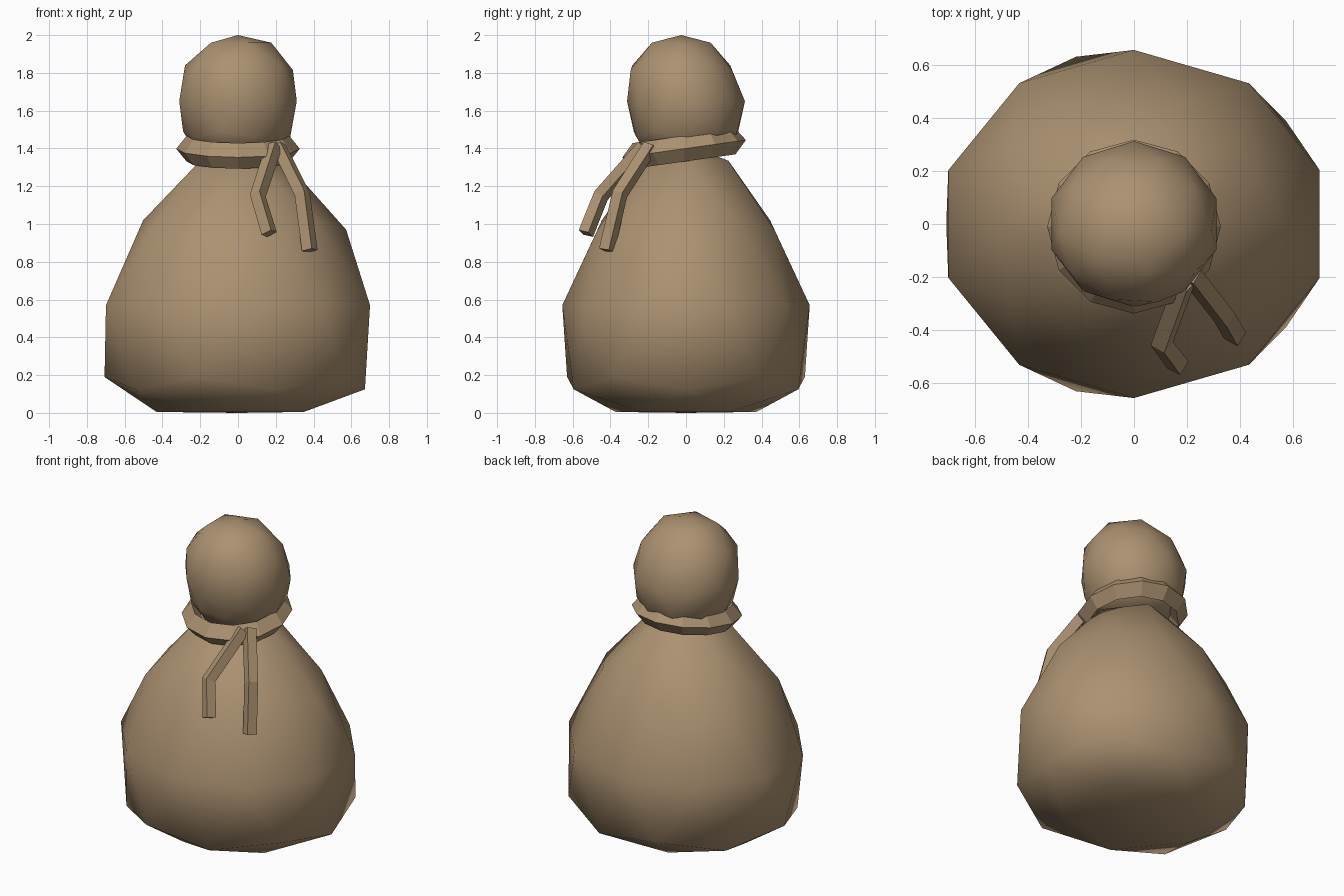
import bpy, bmesh, math
from mathutils import Vector, Matrix

if "Cube" in bpy.data.objects:
    bpy.data.objects.remove(bpy.data.objects["Cube"])

burlap = bpy.data.materials.new("burlap brown")
burlap.diffuse_color = (0.41, 0.285, 0.165, 1)
burlap.use_nodes = True
burlap.node_tree.nodes["Principled BSDF"].inputs["Base Color"].default_value = burlap.diffuse_color


def finish(bm, name, smooth):
    bmesh.ops.recalc_face_normals(bm, faces=bm.faces)
    for f in bm.faces:
        f.smooth = smooth
    mesh = bpy.data.meshes.new(name)
    bm.to_mesh(mesh)
    bm.free()
    mesh.materials.append(burlap)
    ob = bpy.data.objects.new(name, mesh)
    bpy.context.collection.objects.link(ob)
    return ob


def shaped_ball(name, levels, lean=0.0):
    """Low-poly ball; each level is (ball height, new z, x scale, y scale)."""
    bm = bmesh.new()
    bmesh.ops.create_icosphere(bm, subdivisions=2, radius=1)
    for v in bm.verts:
        _, z, sx, sy = min(levels, key=lambda l: abs(l[0] - v.co.z))
        shift = lean if v.co.z > 0.2 else 0.0
        v.co = (v.co.x * sx, v.co.y * sy + shift, z)
    return finish(bm, name, True)


# Full lower bag, flattened underneath and drawn in toward the neck
shaped_ball("sack_body", [
    (1.0, 1.42, 0.4, 0.4), (0.851, 1.335, 0.47, 0.45),
    (0.526, 1.02, 0.59, 0.55), (0.447, 0.97, 0.64, 0.55),
    (0.0, 0.57, 0.735, 0.655),
    (-0.447, 0.19, 0.79, 0.74), (-0.526, 0.125, 0.79, 0.735),
    (-0.851, 0.005, 0.82, 0.745), (-1.0, 0.0, 0.8, 0.75)])

# Puffed top above the tie
shaped_ball("sack_top", [
    (1.0, 2.0, 0.33, 0.31), (0.851, 1.96, 0.335, 0.31),
    (0.526, 1.84, 0.33, 0.32), (0.447, 1.815, 0.325, 0.315),
    (0.0, 1.65, 0.327, 0.312),
    (-0.447, 1.49, 0.325, 0.325), (-0.526, 1.46, 0.325, 0.325),
    (-0.851, 1.38, 0.42, 0.42), (-1.0, 1.36, 0.4, 0.4)], lean=-0.025)


def skin(bm, rings, closed):
    n = len(rings)
    for i in range(n if closed else n - 1):
        a, b = rings[i], rings[(i + 1) % n]
        for j in range(4):
            k = (j + 1) % 4
            bm.faces.new((a[j], a[k], b[k], b[j]))
    if not closed:
        bm.faces.new(rings[0])
        bm.faces.new(rings[-1])


# Tilted rope loop with a diamond section
bm = bmesh.new()
rings = []
for i in range(12):
    a = math.tau * i / 12
    ring = []
    for dr, dz in ((0.055, 0), (0, 0.068), (-0.055, 0), (0, -0.068)):
        r = 0.272 + dr
        y = r * math.sin(a) - 0.01
        ring.append(bm.verts.new((r * math.cos(a), y, 1.4 + dz + 0.14 * y)))
    rings.append(ring)
skin(bm, rings, True)
finish(bm, "rope_loop", False)


def rope_tail(name, path, half=0.043):
    bm = bmesh.new()
    pts = [Vector(p) for p in path]
    rings = []
    for i, p in enumerate(pts):
        t = (pts[min(i + 1, len(pts) - 1)] - pts[max(i - 1, 0)]).normalized()
        side = Vector((1, 0.25, 0))
        side = (side - t * side.dot(t)).normalized()
        out = t.cross(side)
        rings.append([bm.verts.new(p + d * half) for d in (side, out, -side, -out)])
    skin(bm, rings, False)
    return finish(bm, name, False)


# Loose rope ends
rope_tail("rope_end_left", [(0.19, -0.22, 1.41), (0.105, -0.45, 1.15), (0.165, -0.53, 0.95)])
rope_tail("rope_end_right", [(0.215, -0.19, 1.41), (0.34, -0.35, 1.16), (0.38, -0.42, 0.86)])
